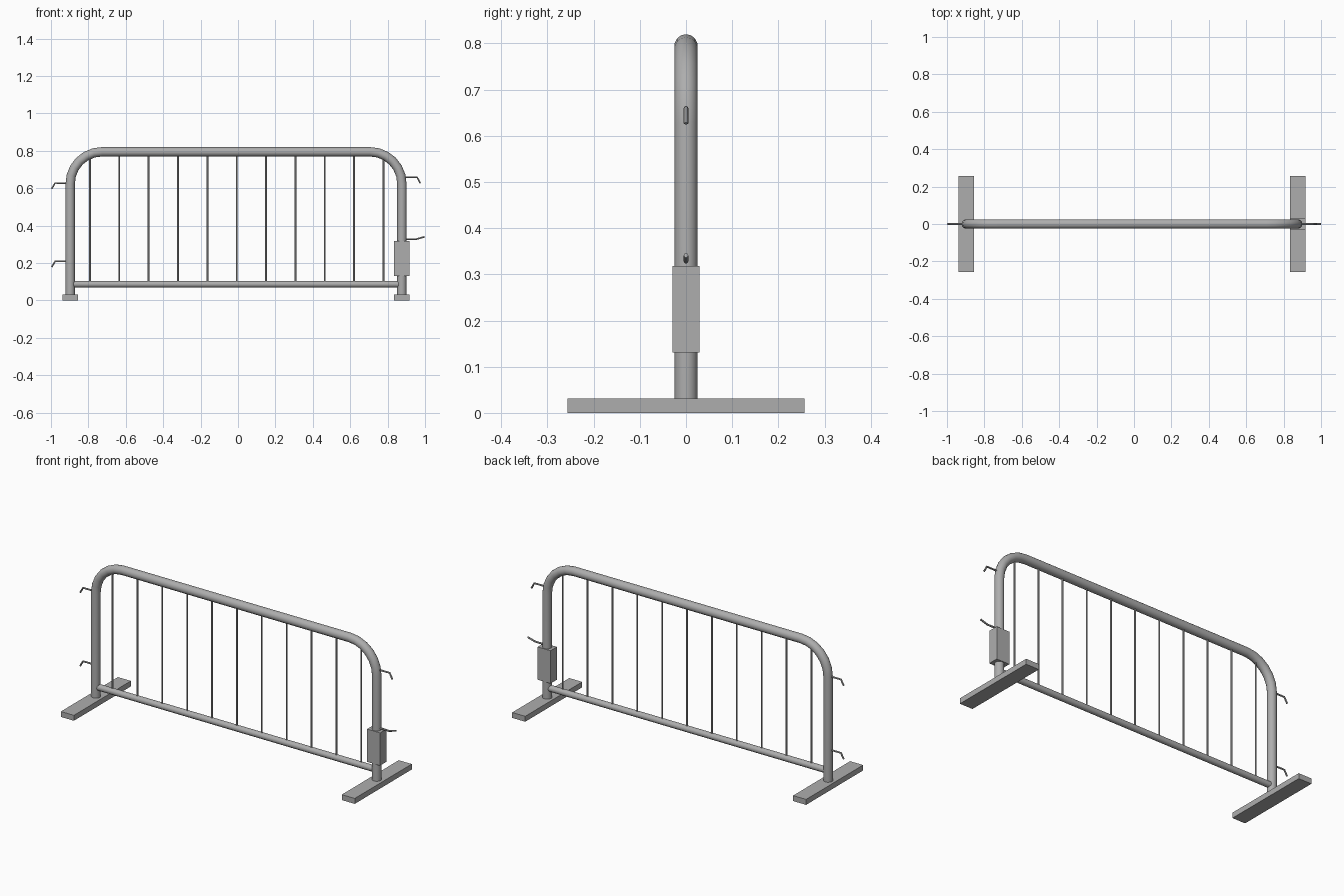
import bpy
from math import cos, sin, pi, radians

cube = bpy.data.objects.get("Cube")
if cube:
    bpy.data.objects.remove(cube, do_unlink=True)

# One galvanised steel colour
steel = bpy.data.materials.new("galvanised_steel")
steel.use_nodes = True
colour = (0.42, 0.42, 0.42, 1)
steel.diffuse_color = colour
steel.node_tree.nodes["Principled BSDF"].inputs["Base Color"].default_value = colour


def box(name, lo, hi):
    centre = [(a + b) / 2 for a, b in zip(lo, hi)]
    bpy.ops.mesh.primitive_cube_add(size=1, location=centre)
    ob = bpy.context.object
    ob.name = name
    ob.scale = [b - a for a, b in zip(lo, hi)]
    ob.data.materials.append(steel)
    return ob


def tube(name, path, radius, resolution=3):
    """Round bar swept along (x, z) points in the plane of the fence."""
    curve = bpy.data.curves.new(name, 'CURVE')
    curve.dimensions = '3D'
    curve.bevel_depth = radius
    curve.bevel_resolution = resolution
    curve.use_fill_caps = True
    spline = curve.splines.new('POLY')
    spline.points.add(len(path) - 1)
    for point, (x, z) in zip(spline.points, path):
        point.co = (x, 0, z, 1)
    temp = bpy.data.objects.new(name + "_path", curve)
    bpy.context.collection.objects.link(temp)
    bpy.context.view_layer.update()
    mesh = bpy.data.meshes.new_from_object(
        temp.evaluated_get(bpy.context.evaluated_depsgraph_get()))
    bpy.data.objects.remove(temp, do_unlink=True)
    mesh.materials.clear()
    mesh.materials.append(steel)
    ob = bpy.data.objects.new(name, mesh)
    bpy.context.collection.objects.link(ob)
    bpy.ops.object.select_all(action='DESELECT')
    ob.select_set(True)
    bpy.context.view_layer.objects.active = ob
    bpy.ops.object.shade_smooth_by_angle(angle=radians(50))
    return ob


# Bent outer frame: two posts joined by a top rail with rounded corners
RIGHT, LEFT, TOP, BEND, STEPS = -0.897, 0.876, 0.795, 0.17, 6
frame = [(RIGHT, 0.02)]
for cx, start in ((RIGHT + BEND, pi), (LEFT - BEND, pi / 2)):
    for i in range(STEPS + 1):
        a = start - i * pi / 2 / STEPS
        frame.append((cx + BEND * cos(a), TOP - BEND + BEND * sin(a)))
frame.append((LEFT, 0.02))
tube("outer_frame", frame, 0.025, 5)

# Bottom rail and upright bars
tube("bottom_rail", [(RIGHT + 0.015, 0.087), (LEFT - 0.015, 0.087)], 0.018)
for i in range(11):
    x = -0.792 + i * 0.157
    top = TOP - 0.01 if abs(x) < 0.7 else TOP - 0.02
    tube(f"upright_bar_{i + 1}", [(x, 0.09), (x, top)], 0.005, 1)

# Flat feet and the sleeve on the left post
for side, x in (("right", RIGHT), ("left", LEFT)):
    box(side + "_foot", (x - 0.041, -0.257, 0), (x + 0.041, 0.257, 0.031))
box("post_sleeve", (LEFT - 0.041, -0.029, 0.131), (LEFT + 0.041, 0.029, 0.318))

# Linking hooks on both posts
hooks = {
    "right_upper_hook": [(RIGHT, 0.628), (-0.978, 0.628), (-0.996, 0.597)],
    "right_lower_hook": [(RIGHT, 0.209), (-0.978, 0.209), (-0.996, 0.178)],
    "left_upper_hook": [(LEFT, 0.66), (0.957, 0.66), (0.975, 0.627)],
    "left_lower_hook": [(LEFT, 0.328), (0.953, 0.328), (0.998, 0.341)],
}
for name, path in hooks.items():
    tube(name, path, 0.005, 1)
